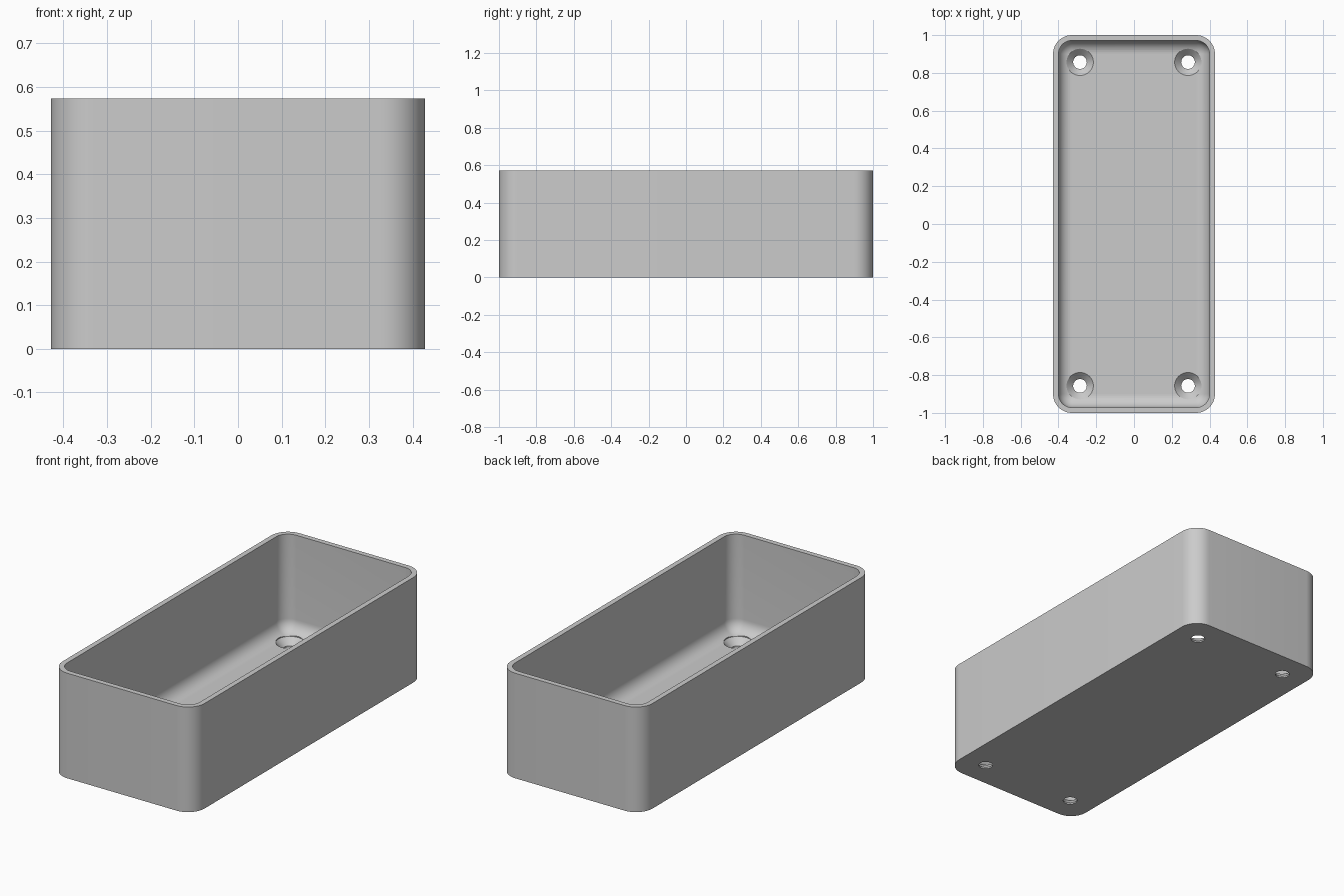
import bpy, bmesh, math

if "Cube" in bpy.data.objects:
    bpy.data.objects.remove(bpy.data.objects["Cube"])

HALF_X, HALF_Y, HEIGHT = 0.4286, 1.0, 0.573
WALL, FLOOR, CORNER, FILLET = 0.0286, 0.043, 0.1, 0.07
HOLE_X, HOLE_Y, HOLE_R, SINK_R = 0.286, 0.857, 0.036, 0.071

grey = bpy.data.materials.new("light grey plastic")
grey.use_nodes = True
colour = (0.6, 0.6, 0.6, 1)
grey.diffuse_color = colour
grey.node_tree.nodes["Principled BSDF"].inputs["Base Color"].default_value = colour


def make_object(name, bm):
    bmesh.ops.recalc_face_normals(bm, faces=bm.faces[:])
    mesh = bpy.data.meshes.new(name)
    bm.to_mesh(mesh)
    bm.free()
    mesh.materials.append(grey)
    obj = bpy.data.objects.new(name, mesh)
    bpy.context.collection.objects.link(obj)
    return obj


def skin(bm, rings):
    """Join rings of points into a closed skin with a cap at each end."""
    loops = [[bm.verts.new(p) for p in ring] for ring in rings]
    for a, b in zip(loops, loops[1:]):
        for i in range(len(a)):
            j = (i + 1) % len(a)
            bm.faces.new((a[i], a[j], b[j], b[i]))
    bm.faces.new(loops[0])
    bm.faces.new(loops[-1])


def rounded_ring(inset, z, steps=12):
    """Rounded rectangle, offset inward from the outer wall."""
    r = CORNER - inset
    cx, cy = HALF_X - CORNER, HALF_Y - CORNER
    points = []
    for k, (sx, sy) in enumerate(((1, 1), (-1, 1), (-1, -1), (1, -1))):
        for i in range(steps + 1):
            a = (k + i / steps) * math.pi / 2
            points.append((sx * cx + r * math.cos(a), sy * cy + r * math.sin(a), z))
    return points


# Open tray: outer wall, rim, inner wall and rounded floor edge
rings = [rounded_ring(0, 0), rounded_ring(0, HEIGHT), rounded_ring(WALL, HEIGHT)]
for i in range(11):
    a = i / 10 * math.pi / 2
    rings.append(rounded_ring(WALL + FILLET * (1 - math.cos(a)),
                              FLOOR + FILLET * (1 - math.sin(a))))
bm = bmesh.new()
skin(bm, rings)
tray = make_object("tray", bm)

# Four countersunk screw holes
profile = [(HOLE_R, -0.05), (HOLE_R, FLOOR - SINK_R + HOLE_R),
           (SINK_R, FLOOR), (SINK_R, FLOOR + 0.1)]
bm = bmesh.new()
for sx in (-1, 1):
    for sy in (-1, 1):
        skin(bm, [[(sx * HOLE_X + r * math.cos(t * math.pi / 20),
                    sy * HOLE_Y + r * math.sin(t * math.pi / 20), z)
                   for t in range(40)] for r, z in profile])
cutter = make_object("screw_hole_cutter", bm)
cutter.hide_render = True

cut = tray.modifiers.new("screw holes", "BOOLEAN")
cut.operation = "DIFFERENCE"
cut.solver = "EXACT"
cut.object = cutter
bpy.context.view_layer.objects.active = tray
tray.select_set(True)
bpy.ops.object.modifier_apply(modifier=cut.name)
bpy.data.objects.remove(cutter)

bpy.ops.object.shade_smooth_by_angle(angle=math.radians(30))
